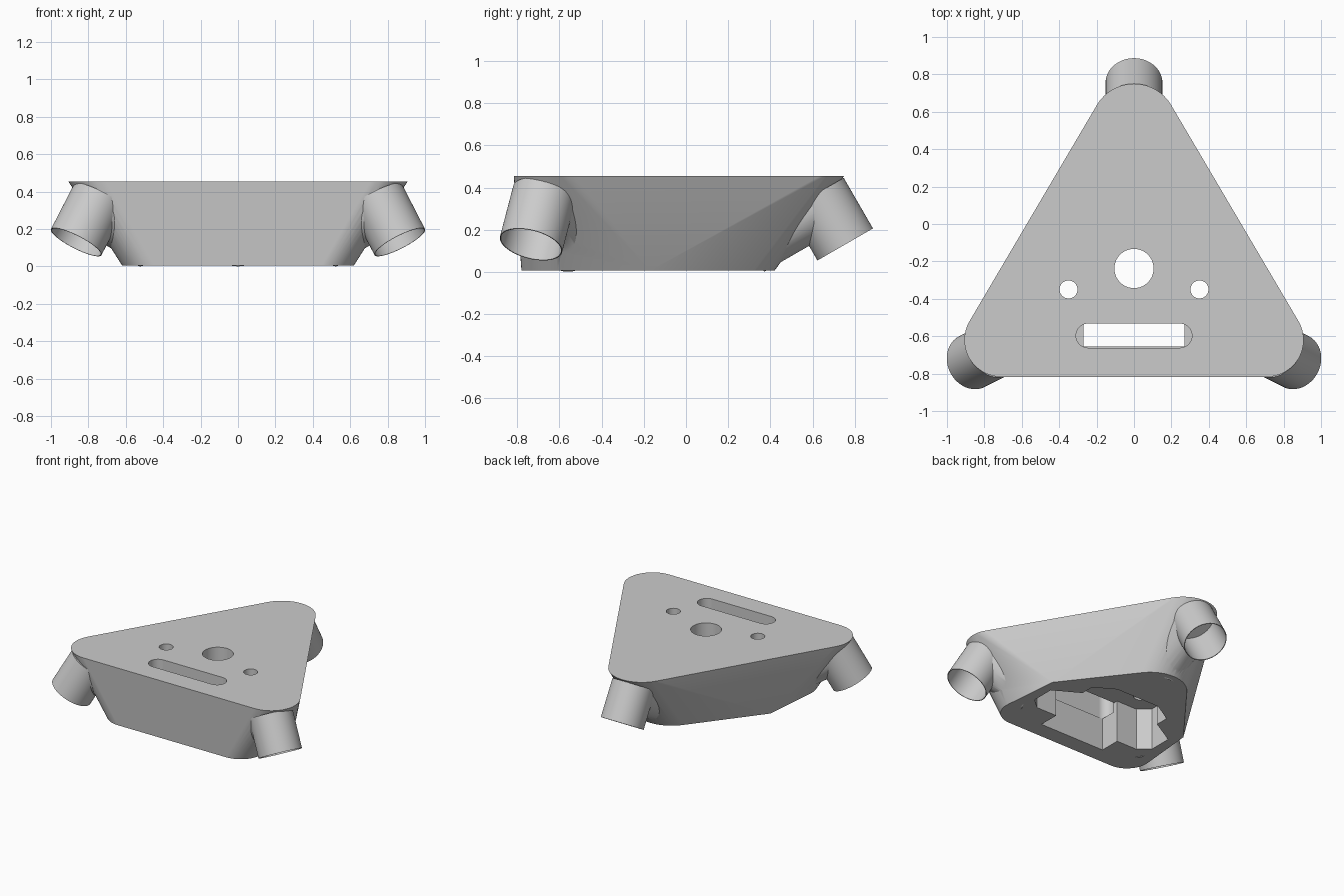
import bpy, bmesh, math
from mathutils import Vector, Matrix

if "Cube" in bpy.data.objects:
    bpy.data.objects.remove(bpy.data.objects["Cube"])

BASE, TOP = 0.006, 0.455     # heights of the underside and the top plate
TILT = math.radians(30)
SHADE = (0.6, 0.6, 0.6, 1)

grey = bpy.data.materials.new("light_grey")
grey.use_nodes = True
grey.diffuse_color = SHADE
grey.node_tree.nodes["Principled BSDF"].inputs["Base Color"].default_value = SHADE


def make_object(name, bm):
    bmesh.ops.recalc_face_normals(bm, faces=bm.faces)
    mesh = bpy.data.meshes.new(name)
    bm.to_mesh(mesh)
    bm.free()
    mesh.materials.append(grey)
    obj = bpy.data.objects.new(name, mesh)
    bpy.context.collection.objects.link(obj)
    return obj


def prism(name, outline, z0, z1):
    """Extrude a flat outline from z0 to z1."""
    bm = bmesh.new()
    face = bm.faces.new([bm.verts.new((x, y, z0)) for x, y in outline])
    geom = bmesh.ops.extrude_face_region(bm, geom=[face])["geom"]
    for v in geom:
        if isinstance(v, bmesh.types.BMVert):
            v.co.z = z1
    return make_object(name, bm)


def circle(x, y, r, start=0, end=360, steps=48):
    count = steps if end - start == 360 else steps + 1
    angles = [math.radians(start + (end - start) * i / steps) for i in range(count)]
    return [(x + r * math.cos(a), y + r * math.sin(a)) for a in angles]


def cylinder(name, base, axis, radius, length):
    """Cylinder that starts at base and runs along axis."""
    bm = bmesh.new()
    bmesh.ops.create_cone(bm, cap_ends=True, segments=64, radius1=radius,
                          radius2=radius, depth=length)
    turn = axis.to_track_quat("Z", "Y").to_matrix().to_4x4()
    bmesh.ops.transform(bm, matrix=Matrix.Translation(base + axis * length / 2) @ turn,
                        verts=bm.verts)
    return make_object(name, bm)


def apply_modifier(obj, mod):
    bpy.context.view_layer.objects.active = obj
    bpy.ops.object.modifier_apply(modifier=mod.name)


def combine(target, tool, operation):
    mod = target.modifiers.new("boolean", "BOOLEAN")
    mod.operation, mod.object, mod.solver = operation, tool, "EXACT"
    apply_modifier(target, mod)
    bpy.data.objects.remove(tool)


def smooth(obj):
    bpy.ops.object.select_all(action="DESELECT")
    obj.select_set(True)
    bpy.context.view_layer.objects.active = obj
    bpy.ops.object.shade_smooth_by_angle(angle=math.radians(25))
    mod = obj.modifiers.new("even_shading", "WEIGHTED_NORMAL")
    mod.keep_sharp = True
    apply_modifier(obj, mod)


# Body: hull between a rounded triangle on top and a smaller rounded base
bm = bmesh.new()
upper = circle(0, 0.52, 0.23)
lower = circle(0, 0.17, 0.25)
for side in (-1, 1):
    upper += circle(side * 0.71, -0.62, 0.197)
    lower += circle(side * 0.45, -0.61, 0.17) + [(side * 0.58, -0.17)]
for points, z in ((upper, TOP), (lower, BASE)):
    for x, y in points:
        bm.verts.new((x, y, z))
bmesh.ops.convex_hull(bm, input=bm.verts)
bmesh.ops.delete(bm, geom=[v for v in bm.verts if not v.link_faces], context="VERTS")
bmesh.ops.dissolve_limit(bm, angle_limit=0.005, verts=bm.verts, edges=bm.edges)
body = make_object("body", bm)

# Leg sockets: hollow tubes that lean outward, each held by a strut square to it
sockets = (("back_socket", (0, 0.755), 90),
           ("front_left_socket", (0.865, -0.735), -27),
           ("front_right_socket", (-0.865, -0.735), 207))
bores = []
for name, (x, y), heading in sockets:
    a = math.radians(heading)
    out = Vector((math.cos(a), math.sin(a), 0))
    up = Vector((0, 0, 1))
    axis = up * math.cos(TILT) - out * math.sin(TILT)
    inward = -(out * math.cos(TILT) + up * math.sin(TILT))
    mouth = Vector((x, y, 0.13))
    combine(body, cylinder("strut", mouth + axis * 0.225, inward, 0.145, 0.397), "UNION")
    tube = cylinder(name, mouth, axis, 0.152, 0.277)
    combine(tube, cylinder("bore", mouth - axis * 0.05, axis, 0.147, 0.31), "DIFFERENCE")
    smooth(tube)
    bores.append(cylinder("bore", mouth - axis * 0.05, axis, 0.149, 0.312))
for bore in bores:
    combine(body, bore, "DIFFERENCE")

# Pocket open at the underside
half = [(0.27, -0.655), (0.27, -0.5), (0.44, -0.5), (0.52, -0.43),
        (0.52, -0.26), (0.33, -0.15), (0.33, -0.05), (0.18, 0.04)]
outline = half + [(-x, y) for x, y in reversed(half)]
combine(body, prism("pocket", outline, -0.1, 0.32), "DIFFERENCE")

# Openings through the top plate
slot = circle(0.245, -0.597, 0.065, -90, 90, 16) + circle(-0.245, -0.597, 0.065, 90, 270, 16)
for opening in (circle(0, -0.238, 0.105), circle(0.35, -0.35, 0.048),
                circle(-0.35, -0.35, 0.048), slot):
    combine(body, prism("opening", opening, 0.25, 0.6), "DIFFERENCE")
smooth(body)
